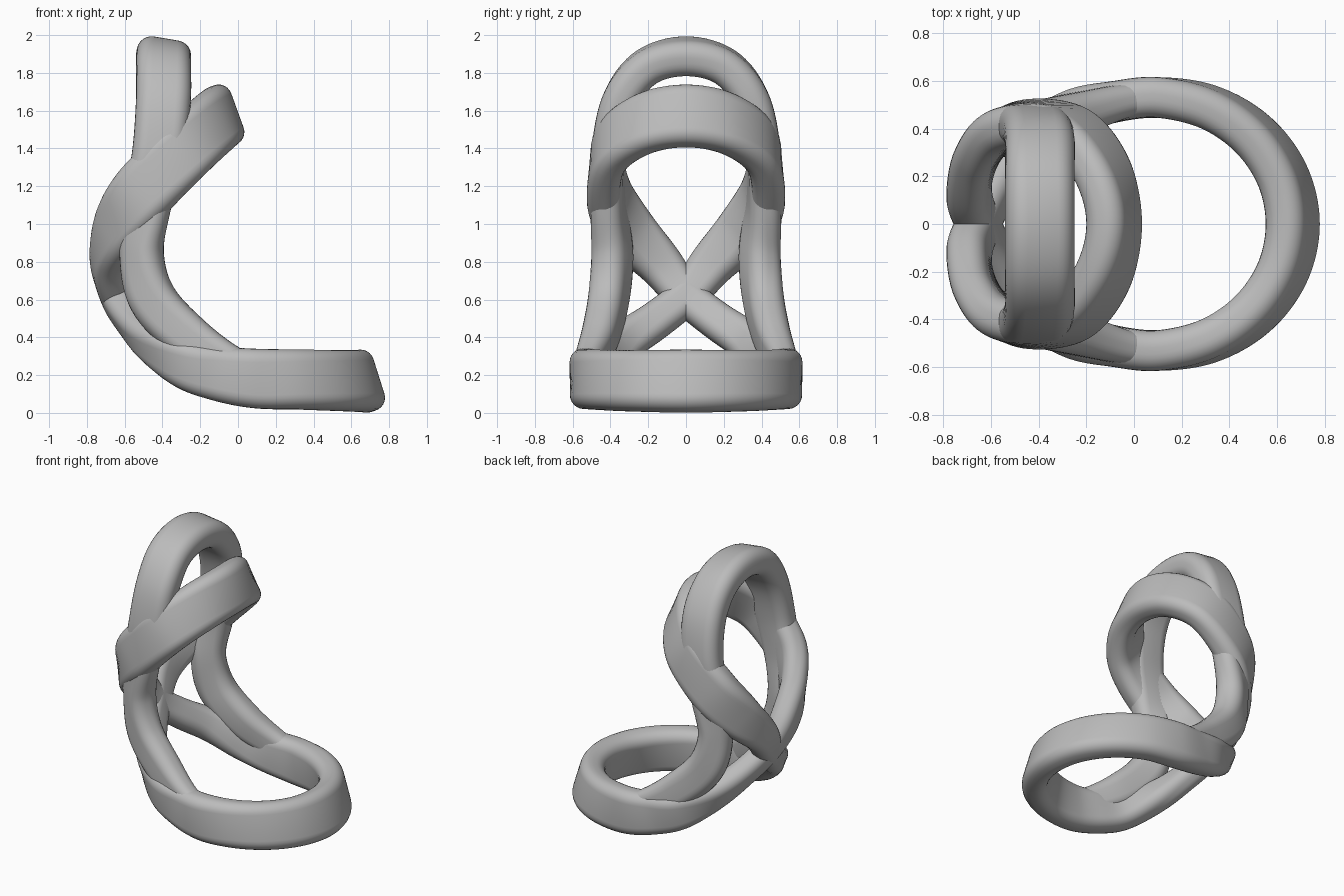
import bpy, bmesh, math
from mathutils import Vector

cube = bpy.data.objects.get("Cube")
if cube:
    bpy.data.objects.remove(cube)

grey = bpy.data.materials.new("plain grey")
grey.use_nodes = True
colour = (0.5, 0.5, 0.5, 1)
grey.diffuse_color = colour
grey.node_tree.nodes["Principled BSDF"].inputs["Base Color"].default_value = colour

STEPS = 10


def key(pos, out, thick, wide):
    """Path key: centre, outward direction of the band, thickness and width."""
    return [Vector(pos), Vector(out).normalized(), Vector((thick, wide, 0))]


def mirrored(k):
    flip = Vector((1, -1, 1))
    return [k[0] * flip, k[1] * flip, k[2]]


def spline(a, b, c, d, t):
    return 0.5 * (2 * b + (c - a) * t + (2 * a - 5 * b + 4 * c - d) * t * t
                  + (3 * b - a - 3 * c + d) * t ** 3)


def sample(keys, closed):
    n = len(keys)
    pick = (lambda i: keys[i % n]) if closed else (lambda i: keys[max(0, min(n - 1, i))])
    rows = []
    for i in range(n if closed else n - 1):
        for s in range(STEPS):
            rows.append([spline(*(pick(i + j)[f] for j in (-1, 0, 1, 2)), s / STEPS)
                         for f in range(3)])
    if not closed:
        rows.append(keys[-1])
    return rows


def section(thick, wide):
    """Rounded rectangle outline as (outward, across) pairs."""
    r = min(thick, wide) * 0.42
    pts = []
    for q, (sx, sy) in enumerate(((1, 1), (-1, 1), (-1, -1), (1, -1))):
        for k in range(7):
            a = math.pi / 2 * (q + k / 6)
            pts.append((sx * (thick / 2 - r) + r * math.cos(a),
                        sy * (wide / 2 - r) + r * math.sin(a)))
    return pts


def band(name, keys, closed):
    """Sweep the rounded section along a path of keys."""
    rows = sample(keys, closed)
    n = len(rows)
    bm = bmesh.new()
    rings = []
    for i, (p, out, size) in enumerate(rows):
        a, b = (i - 1, (i + 1) % n) if closed else (max(i - 1, 0), min(i + 1, n - 1))
        along = (rows[b][0] - rows[a][0]).normalized()
        out = (out - along * out.dot(along)).normalized()
        across = out.cross(along)
        rings.append([bm.verts.new(p + out * u + across * v) for u, v in section(size.x, size.y)])
    for i in range(n if closed else n - 1):
        r0, r1 = rings[i], rings[(i + 1) % n]
        for j in range(len(r0)):
            k = (j + 1) % len(r0)
            bm.faces.new((r0[j], r0[k], r1[k], r1[j]))
    if not closed:
        bm.faces.new(rings[0])
        bm.faces.new(rings[-1])
    bmesh.ops.recalc_face_normals(bm, faces=bm.faces)
    mesh = bpy.data.meshes.new(name)
    bm.to_mesh(mesh)
    bm.free()
    mesh.materials.append(grey)
    obj = bpy.data.objects.new(name, mesh)
    bpy.context.collection.objects.link(obj)
    bpy.ops.object.select_all(action="DESELECT")
    obj.select_set(True)
    bpy.context.view_layer.objects.active = obj
    bpy.ops.object.shade_smooth_by_angle(angle=math.radians(40))


def base_key(degrees):
    """Key on the oval front part of the base ring."""
    c, s = math.cos(math.radians(degrees)), math.sin(math.radians(degrees))
    return key((0.095 + 0.57 * c, 0.53 * s, 0.168 + 0.014 * (1 - c)),
               (0.95 * c, s, 0.3 * c), 0.17, 0.335 - 0.02 * s)


# Figure-eight band: base ring, crossing at the back, upper ring
half = [base_key(d) for d in (0, 22.5, 45, 67.5, 90)] + [
    key((-0.10, 0.508, 0.208), (-0.12, 1, -0.05), 0.17, 0.29),
    key((-0.28, 0.46, 0.26), (-0.3, 0.9, -0.2), 0.17, 0.26),
    key((-0.46, 0.33, 0.375), (-0.6, 0.6, -0.4), 0.17, 0.22),
    key((-0.57, 0.16, 0.49), (-0.8, 0.2, -0.45), 0.16, 0.20),
    key((-0.65, 0, 0.62), (-0.93, 0, -0.25), 0.16, 0.20),
    key((-0.69, -0.14, 0.79), (-0.95, -0.3, 0), 0.17, 0.24),
    key((-0.64, -0.305, 0.97), (-0.75, -0.75, 0.05), 0.17, 0.30),
    key((-0.51, -0.412, 1.16), (-0.3, -0.95, 0.02), 0.18, 0.335),
    key((-0.29, -0.405, 1.385), (0.2, -1, 0.15), 0.17, 0.335),
    key((-0.14, -0.235, 1.525), (0.62, -0.7, 0.28), 0.17, 0.335),
    key((-0.083, 0, 1.572), (0.94, 0, 0.34), 0.17, 0.335),
]
band("figure_eight_band", half + [mirrored(k) for k in half[-2:0:-1]], True)

# Tall arch with legs sweeping forward into the base ring
arch = [
    key((-0.395, 0, 1.888), (0.17, 0, 1), 0.19, 0.29),
    key((-0.395, 0.21, 1.83), (0.1, 0.5, 0.85), 0.19, 0.29),
    key((-0.395, 0.35, 1.65), (0, 0.9, 0.4), 0.19, 0.29),
    key((-0.42, 0.41, 1.38), (0, 1, 0.1), 0.18, 0.28),
    key((-0.48, 0.41, 1.10), (-0.2, 1, 0), 0.17, 0.25),
    key((-0.51, 0.39, 0.84), (-0.5, 0.85, 0), 0.19, 0.23),
    key((-0.45, 0.41, 0.60), (-0.35, 1, 0), 0.19, 0.25),
    key((-0.26, 0.457, 0.40), (-0.15, 1, 0), 0.18, 0.24),
    key((-0.04, 0.515, 0.263), (-0.15, 1, 0), 0.14, 0.19),
    key((0.15, 0.532, 0.19), (0, 1, 0), 0.11, 0.17),
]
band("arch_and_legs", [mirrored(k) for k in arch[:0:-1]] + arch, False)
